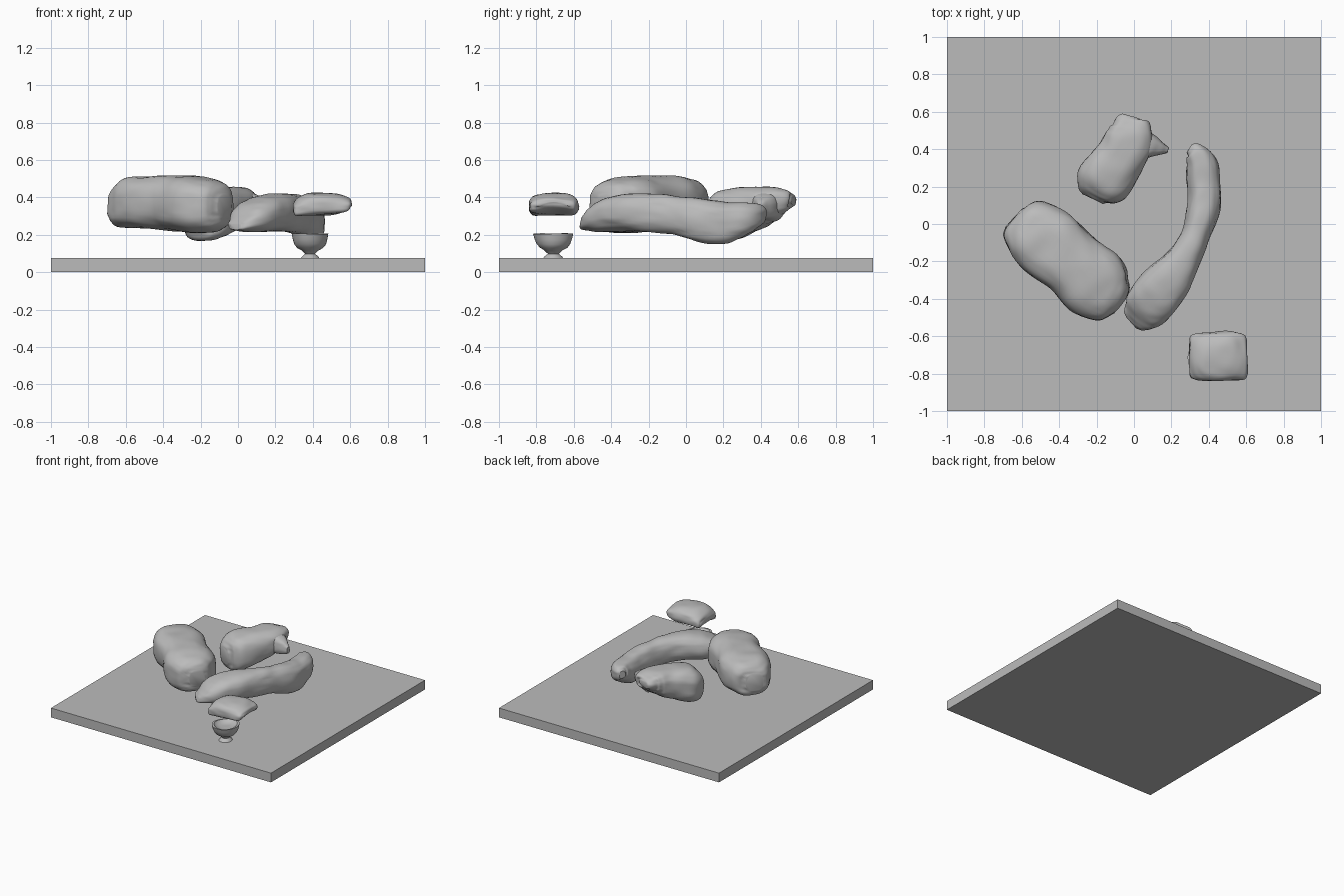
import bpy, bmesh, math
from mathutils import Vector, noise

cube = bpy.data.objects.get("Cube")
if cube:
    bpy.data.objects.remove(cube, do_unlink=True)

stone = bpy.data.materials.new("plain grey")
stone.use_nodes = True
GREY = (0.5, 0.5, 0.5, 1)
stone.diffuse_color = GREY
stone.node_tree.nodes["Principled BSDF"].inputs["Base Color"].default_value = GREY


def finish(bm, name, smooth=True):
    bmesh.ops.recalc_face_normals(bm, faces=bm.faces)
    mesh = bpy.data.meshes.new(name)
    bm.to_mesh(mesh)
    bm.free()
    mesh.materials.append(stone)
    ob = bpy.data.objects.new(name, mesh)
    bpy.context.collection.objects.link(ob)
    if smooth:
        bpy.ops.object.select_all(action='DESELECT')
        ob.select_set(True)
        bpy.context.view_layer.objects.active = ob
        bpy.ops.object.shade_smooth_by_angle(angle=math.radians(40))
    return ob


def bridge(bm, rings):
    """Skin a list of vertex rings and close both ends."""
    n = len(rings[0])
    for a, b in zip(rings, rings[1:]):
        for i in range(n):
            j = (i + 1) % n
            bm.faces.new((a[i], a[j], b[j], b[i]))
    bm.faces.new(rings[0][::-1])
    bm.faces.new(rings[-1])


def roughen(bm, amount):
    """Lumpy surface with finer layering in height."""
    bm.normal_update()
    moves = []
    for v in bm.verts:
        x, y, z = v.co
        d = noise.noise(Vector((x * 7, y * 7, z * 9))) + 0.6 * noise.noise(Vector((x * 10, y * 10, z * 45)))
        moves.append(v.normal * d * amount)
    for v, m in zip(bm.verts, moves):
        v.co += m


def catmull(p, steps):
    p = [Vector(q) for q in p]
    ext = [p[0] * 2 - p[1]] + p + [p[-1] * 2 - p[-2]]
    out = []
    for a, b, c, d in zip(ext, ext[1:], ext[2:], ext[3:]):
        for k in range(steps):
            t = k / steps
            out.append(0.5 * (2 * b + (c - a) * t + (2 * a - 5 * b + 4 * c - d) * t ** 2
                              + (3 * b - a - 3 * c + d) * t ** 3))
    return out + [p[-1]]


def power(v, e):
    return math.copysign(abs(v) ** e, v)


def boulder(name, stations, square=2.8, arch=0.0, rough=0.008, sides=40, steps=7):
    """Sweep a rounded section; station = x, y, half width, bottom z, top z."""
    bm = bmesh.new()
    pts = catmull(stations, steps)
    rings = []
    for i, s in enumerate(pts):
        a, b = pts[max(i - 1, 0)], pts[min(i + 1, len(pts) - 1)]
        side = Vector((-(b[1] - a[1]), b[0] - a[0], 0)).normalized()
        mid, half_h = (s[3] + s[4]) / 2, (s[4] - s[3]) / 2
        ring = []
        for k in range(sides):
            t = 2 * math.pi * k / sides
            c, h = power(math.cos(t), 2 / square), power(math.sin(t), 2 / square)
            lift = arch * (1 - c * c) if h < 0 else 0
            ring.append(bm.verts.new(Vector((s[0], s[1], mid + h * half_h + lift)) + side * c * s[2]))
        rings.append(ring)
    bridge(bm, rings)
    roughen(bm, rough)
    return finish(bm, name)


# Square base slab
bm = bmesh.new()
bmesh.ops.create_cube(bm, size=1)
for v in bm.verts:
    v.co = Vector((v.co.x * 2, v.co.y * 2, (v.co.z + 0.5) * 0.076))
finish(bm, "base_slab", smooth=False)

# Large oblong boulder
boulder("large_boulder", [
    (-0.645, 0.03, 0.07, 0.29, 0.42), (-0.62, 0.01, 0.125, 0.245, 0.47), (-0.56, -0.03, 0.17, 0.235, 0.505),
    (-0.47, -0.095, 0.195, 0.23, 0.515), (-0.34, -0.2, 0.18, 0.225, 0.515), (-0.22, -0.31, 0.195, 0.21, 0.51),
    (-0.14, -0.38, 0.165, 0.215, 0.495), (-0.09, -0.415, 0.115, 0.245, 0.46), (-0.07, -0.43, 0.06, 0.29, 0.41)])

# Rear boulder, with its underside rising to the back
boulder("rear_boulder", [
    (-0.22, 0.135, 0.06, 0.22, 0.35), (-0.205, 0.165, 0.11, 0.175, 0.41), (-0.165, 0.225, 0.15, 0.175, 0.445),
    (-0.08, 0.345, 0.135, 0.21, 0.455), (-0.03, 0.44, 0.13, 0.26, 0.455), (-0.015, 0.51, 0.11, 0.3, 0.445),
    (-0.015, 0.555, 0.08, 0.34, 0.425), (-0.01, 0.575, 0.04, 0.36, 0.405)])
boulder("rear_boulder_point", [
    (0.0, 0.43, 0.1, 0.27, 0.44), (0.08, 0.42, 0.07, 0.28, 0.42), (0.14, 0.405, 0.035, 0.29, 0.39),
    (0.18, 0.395, 0.012, 0.31, 0.36)], rough=0.005)

# Long curved boulder
boulder("curved_boulder", [
    (0.295, 0.405, 0.025, 0.28, 0.34), (0.325, 0.385, 0.055, 0.25, 0.365), (0.36, 0.32, 0.08, 0.2, 0.37),
    (0.375, 0.22, 0.088, 0.155, 0.375), (0.375, 0.09, 0.085, 0.155, 0.395), (0.325, -0.07, 0.075, 0.2, 0.41),
    (0.24, -0.23, 0.1, 0.215, 0.42), (0.13, -0.37, 0.13, 0.215, 0.41), (0.05, -0.465, 0.115, 0.215, 0.36),
    (0.0, -0.515, 0.075, 0.22, 0.29), (-0.015, -0.53, 0.04, 0.225, 0.26)], square=2.5)

# Hovering square cap with a hollowed underside
boulder("floating_cap", [
    (0.295, -0.71, 0.1, 0.3, 0.35), (0.31, -0.71, 0.12, 0.275, 0.38), (0.37, -0.71, 0.13, 0.27, 0.42),
    (0.45, -0.71, 0.13, 0.27, 0.43), (0.53, -0.71, 0.13, 0.285, 0.42), (0.59, -0.71, 0.12, 0.31, 0.395),
    (0.605, -0.71, 0.09, 0.34, 0.375)], square=2.6, arch=0.035, rough=0.01)

# Small bowl on a flared foot: radius, height
profile = [(0.06, 0.07), (0.05, 0.085), (0.03, 0.098), (0.05, 0.115), (0.075, 0.13), (0.09, 0.15),
           (0.1, 0.175), (0.108, 0.205), (0.095, 0.205), (0.08, 0.19), (0.04, 0.18), (0.01, 0.18)]
bm = bmesh.new()
rings = [[bm.verts.new((0.385 + 0.9 * r * math.cos(math.tau * k / 32), -0.71 + r * math.sin(math.tau * k / 32), z))
          for k in range(32)] for r, z in profile]
bridge(bm, rings)
roughen(bm, 0.006)
finish(bm, "footed_bowl")
